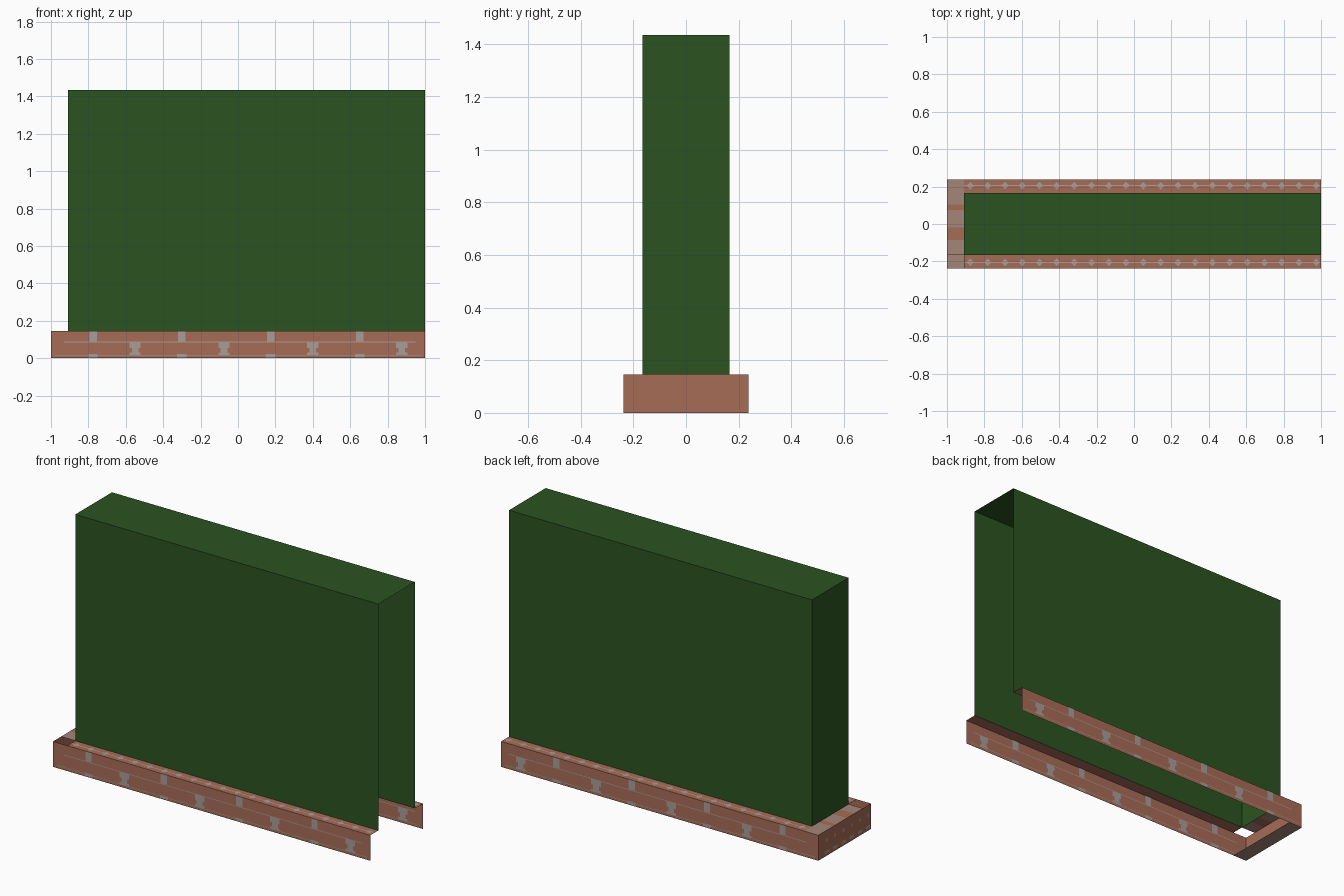
import bpy

if "Cube" in bpy.data.objects:
    bpy.data.objects.remove(bpy.data.objects["Cube"])

XL, XR, XI = -1.0, 1.0, -0.91      # left end, open right end, hedge left face
YO, YI = 0.237, 0.165              # planter outside, hedge faces
H, TOP = 0.145, 1.435              # planter height, hedge height


def material(name, rgb):
    m = bpy.data.materials.new(name)
    m.diffuse_color = (*rgb, 1)
    m.use_nodes = True
    m.node_tree.nodes["Principled BSDF"].inputs["Base Color"].default_value = m.diffuse_color
    return m


GREEN = material("leaf green", (0.024, 0.088, 0.015))
BRICK = material("brick red", (0.39, 0.15, 0.096))
DUSTY = material("dusty brick", (0.37, 0.24, 0.19))
MORTAR = material("mortar grey", (0.40, 0.34, 0.31))


def build(name, mat, quads):
    verts = [p for q in quads for p in q]
    faces = [range(i, i + 4) for i in range(0, len(verts), 4)]
    me = bpy.data.meshes.new(name)
    me.from_pydata(verts, [], [list(f) for f in faces])
    me.materials.append(mat)
    ob = bpy.data.objects.new(name, me)
    bpy.context.collection.objects.link(ob)
    return ob


def flat(x0, x1, y0, y1, z):       # faces up
    return [(x0, y0, z), (x1, y0, z), (x1, y1, z), (x0, y1, z)]


def side(x0, x1, z0, z1, y):       # faces the front for y < 0, the back for y > 0
    q = [(x0, y, z0), (x1, y, z0), (x1, y, z1), (x0, y, z1)]
    return q if y < 0 else q[::-1]


def end(y0, y1, z0, z1, x):        # faces left
    return [(x, y1, z0), (x, y0, z0), (x, y0, z1), (x, y1, z1)]


# Hedge shell: open at the bottom and at the right end
build("hedge", GREEN, [side(XI, XR, H, TOP, -YI), side(XI, XR, H, TOP, YI),
                       end(-YI, YI, H, TOP, XI), flat(XI, XR, -YI, YI, TOP)])

# Brick planter walls and top ledges
build("planter_walls", BRICK, [side(XL, XR, 0, H, -YO), side(XL, XR, 0, H, YO),
                               end(-YO, YO, 0, H, XL)])
build("planter_ledges", BRICK, [flat(XI, XR, -YO, -YI, H), flat(XI, XR, YI, YO, H)])

# Left end ledge in alternating bands, leaving the front corner open
cuts = [-YI, -0.085, -0.02, 0.075, 0.105, YO]
bands = [flat(XL, XI, a, b, H) for a, b in zip(cuts, cuts[1:])]
build("end_ledge_light", DUSTY, bands[0::2])
build("end_ledge_brick", BRICK, bands[1::2])

# Low strip under the left end
build("end_base", DUSTY, [flat(XL, XI, -YO, YO, 0)[::-1]])

# Mortar patches on the long walls, seen from both sides
patches = []
for i in range(4):
    x = -0.775 + i * 0.475
    patches += [(x - 0.02, x + 0.02, 0.09, H), (x - 0.025, x + 0.025, 0.005, 0.022)]
    x += 0.225
    patches += [(x - 0.018, x + 0.018, 0.025, 0.088), (x - 0.03, x + 0.03, 0.055, 0.085),
                (x - 0.03, x + 0.03, 0.017, 0.03)]
patches += [(-0.93, 0.95, 0.085, 0.089), (-0.98, 0.98, 0.015, 0.018)]
quads = []
for i, p in enumerate(patches):
    for s in (-1, 1):
        e = 0.0015 + i * 0.00004
        quads += [side(*p, s * (YO + e)), side(*p, s * (YO - e))[::-1]]
build("wall_mortar", MORTAR, quads)

# Mortar joints on the ledges: a thin line with small diamonds
quads = []
for s in (-1, 1):
    y, z = s * 0.205, H + 0.0015
    quads.append(flat(XI, XR, y - 0.003, y + 0.003, z))
    for i in range(21):
        x = -0.875 + i * 0.0925
        d = 0.02
        quads.append([(x - d, y, z + 0.0003), (x, y - d, z + 0.0003),
                      (x + d, y, z + 0.0003), (x, y + d, z + 0.0003)])
build("ledge_mortar", MORTAR, quads)

# Mortar specks on the end wall
quads = []
for i in range(6):
    y = -0.21 + i * 0.074
    quads += [end(y - 0.02, y + 0.02, 0.014, 0.03, XL - 0.0015),
              end(y - 0.008, y + 0.008, 0.08, 0.098, XL - 0.0015)]
build("end_mortar", MORTAR, quads)
